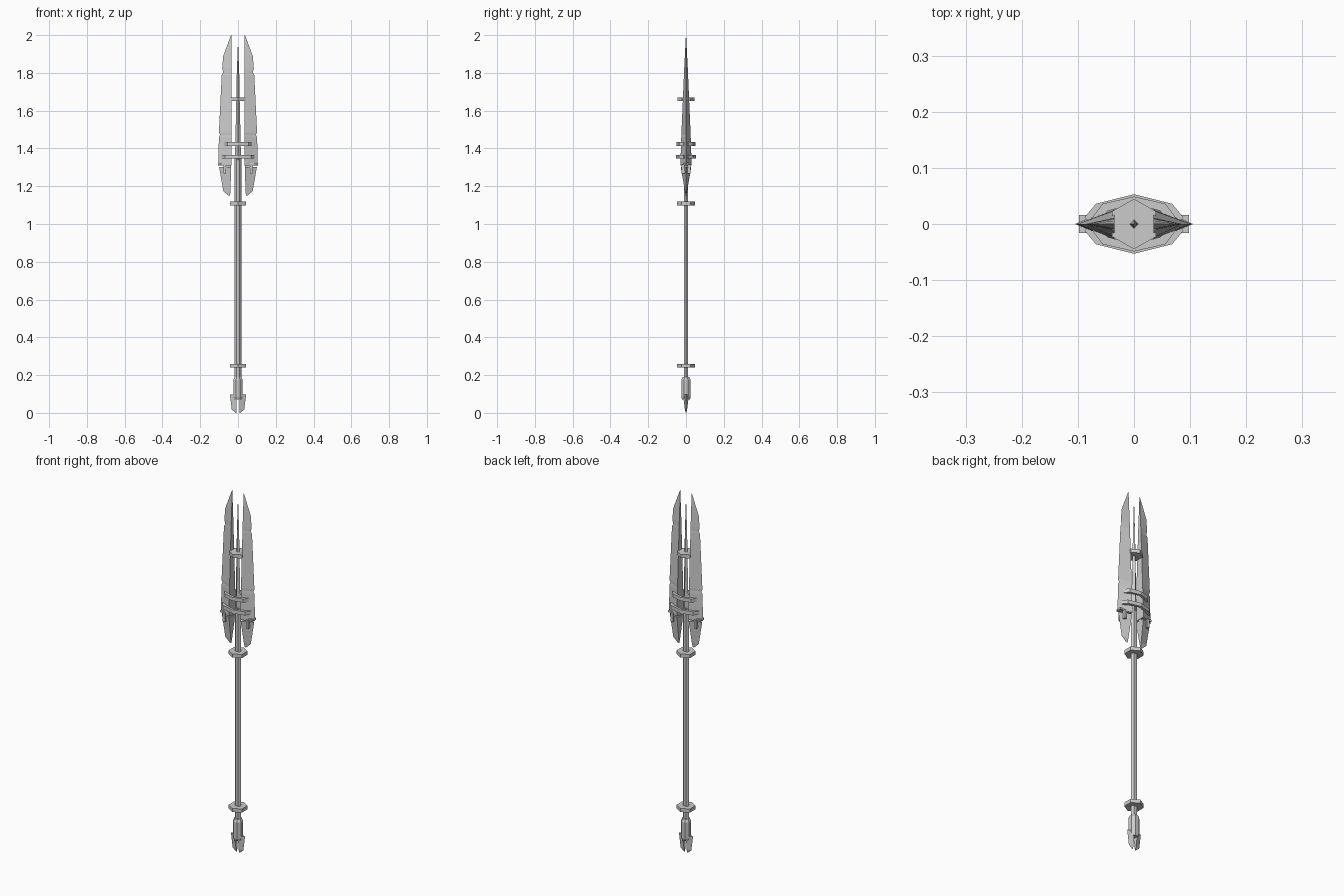
import bpy, bmesh
from math import cos, sin, pi

if "Cube" in bpy.data.objects:
    bpy.data.objects.remove(bpy.data.objects["Cube"])


def finish(name, bm):
    bmesh.ops.recalc_face_normals(bm, faces=bm.faces)
    me = bpy.data.meshes.new(name)
    bm.to_mesh(me)
    bm.free()
    ob = bpy.data.objects.new(name, me)
    bpy.context.collection.objects.link(ob)
    return ob


def lathe(name, rows, n, turn=0.0):
    """Stack of n-sided rings; rows are (z, x radius, y radius)."""
    bm = bmesh.new()
    rings = [[bm.verts.new((rx * cos(turn + 2 * pi * i / n), ry * sin(turn + 2 * pi * i / n), z))
              for i in range(n)] for z, rx, ry in rows]
    for a, b in zip(rings, rings[1:]):
        for i in range(n):
            j = (i + 1) % n
            bm.faces.new((a[i], a[j], b[j], b[i]))
    bm.faces.new(rings[0])
    bm.faces.new(rings[-1])
    return finish(name, bm)


def wedge(name, rows, side):
    """Knife-edged blade; rows are (z, inner x, outer x, half thickness at the spine)."""
    bm = bmesh.new()
    rings = [[bm.verts.new(p) for p in ((side * xi, -t, z), (side * xo, 0, z), (side * xi, t, z))]
             for z, xi, xo, t in rows]
    for a, b in zip(rings, rings[1:]):
        for i in range(3):
            j = (i + 1) % 3
            bm.faces.new((a[i], a[j], b[j], b[i]))
    bm.faces.new(rings[0])
    bm.faces.new(rings[-1])
    return finish(name, bm)


def band(name, path, z, h, w):
    """Angular strap following an xy path, thickened towards the centre."""
    bm = bmesh.new()
    rings = []
    for x, y in path:
        ix, iy = x * (1 - w * 0.6 / 0.05), y - w * (1 if y > 0 else -1)
        rings.append([bm.verts.new(p) for p in
                      ((x, y, z - h), (x, y, z + h), (ix, iy, z + h), (ix, iy, z - h))])
    for a, b in zip(rings, rings[1:]):
        for i in range(4):
            j = (i + 1) % 4
            bm.faces.new((a[i], a[j], b[j], b[i]))
    bm.faces.new(rings[0])
    bm.faces.new(rings[-1])
    return finish(name, bm)


def box(name, x0, x1, y0, y1, z0, z1):
    bm = bmesh.new()
    bmesh.ops.create_cube(bm, size=1)
    for v in bm.verts:
        v.co = (x1 if v.co.x > 0 else x0, y1 if v.co.y > 0 else y0, z1 if v.co.z > 0 else z0)
    return finish(name, bm)


# Shaft and central spike
lathe("shaft", [(0.18, .018, .013), (1.36, .018, .013)], 6)
lathe("spike", [(1.34, .016, .013), (1.66, .009, .009), (1.78, .007, .007), (1.96, .0005, .0005)], 4)

# Six-sided collars
for name, z, r in (("lower_collar", .25, .048), ("upper_collar", 1.108, .048), ("spike_collar", 1.66, .045)):
    lathe(name, [(z - .010, r, r), (z + .010, r, r)], 6, pi / 2)

# Pommel
lathe("pommel", [(.07, .022, .022), (.085, .027, .027), (.175, .027, .027), (.19, .019, .019)], 8, pi / 8)

upper = [(1.31, .035, .105, .030), (1.46, .035, .101, .025), (1.472, .035, .095, .0245),
         (1.485, .035, .101, .024), (1.79, .035, .086, .011), (1.80, .035, .078, .0105),
         (1.825, .035, .084, .0095), (1.89, .035, .078, .006), (2.0, .035, .037, .0005)]
lower = [(1.15, .042, .050, .001), (1.175, .040, .078, .006), (1.302, .036, .100, .028)]
fin = [(0, .008, .012, .001), (.018, .008, .033, .006), (.097, .010, .043, .016)]

for side, tag in ((-1, "left"), (1, "right")):
    # Twin blades in two pieces, and the pommel fins
    wedge(tag + "_blade", upper, side)
    wedge(tag + "_blade_heel", lower, side)
    box(tag + "_blade_core", *sorted((side * .037, side * .065)), -.009, .009, 1.29, 1.32)
    wedge(tag + "_pommel_fin", fin, side)
    # Small hooks holding the heels
    for s, face in ((-1, "front"), (1, "back")):
        ya, yb = sorted((s * .006, s * .023))
        xa, xb = sorted((side * .064, side * .078))
        box(f"{tag}_{face}_hook", xa, xb, ya, yb, 1.268, 1.315)
        xa, xb = sorted((side * .052, side * .098))
        box(f"{tag}_{face}_hook_bar", xa, xb, s * .016 if s < 0 else .002, -.002 if s < 0 else .016, 1.312, 1.322)

# Straps around both blades, front and back
for name, z, k in (("upper_strap", 1.424, .049), ("lower_strap", 1.356, .053)):
    for s, face in ((-1, "front"), (1, "back")):
        ex = .074 if k < .05 else .088
        mx = .056 if k < .05 else .068
        band(f"{face}_{name}", [(-ex, s * .012), (-mx, s * .036), (0, s * k),
                                (mx, s * .036), (ex, s * .012)], z, .010, .013)
